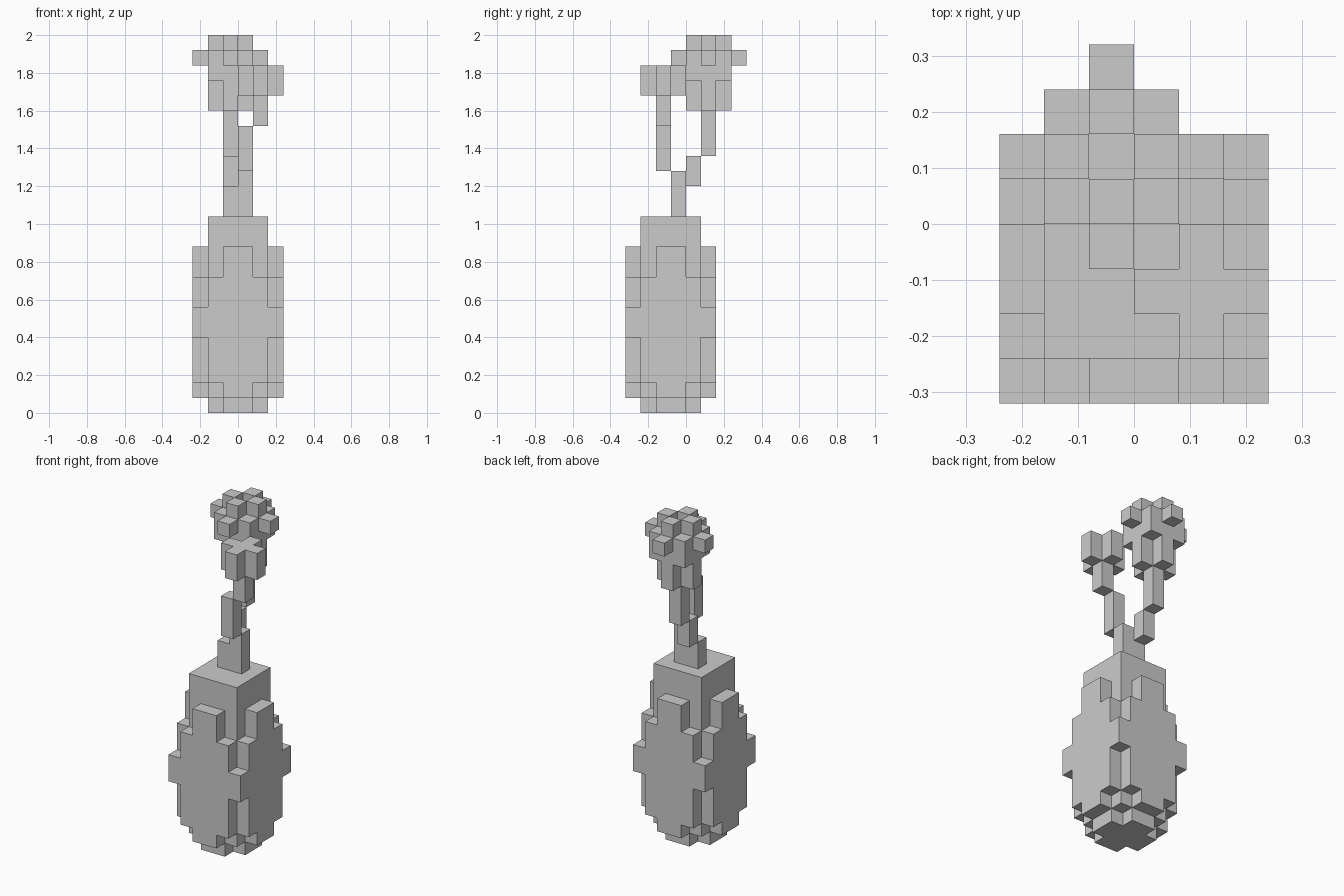
import bpy, bmesh
from math import radians
from mathutils import Vector

if "Cube" in bpy.data.objects:
    bpy.data.objects.remove(bpy.data.objects["Cube"])

U = 0.08  # edge of one cube


def box(x0, x1, y0, y1, z0, z1):
    """Grid cells in a half-open block."""
    return {(x, y, z) for x in range(x0, x1) for y in range(y0, y1) for z in range(z0, z1)}


def plus(cx, cy, arm, z0, z1):
    """Cross of single-cube arms round a centre column."""
    return (box(cx - arm, cx + arm + 1, cy, cy + 1, z0, z1)
            | box(cx, cx + 1, cy - arm, cy + arm + 1, z0, z1))


def blocks(name, cells):
    """Outer skin of a set of cells, with flat areas merged."""
    bm = bmesh.new()
    for c in cells:
        for axis in range(3):
            for side in (0, 1):
                n = list(c)
                n[axis] += 2 * side - 1
                if tuple(n) in cells:
                    continue
                a, b = (axis + 1) % 3, (axis + 2) % 3
                ring = [(0, 0), (1, 0), (1, 1), (0, 1)]
                if not side:
                    ring.reverse()
                verts = []
                for s, t in ring:
                    p = Vector(c)
                    p[axis] += side
                    p[a] += s
                    p[b] += t
                    verts.append(bm.verts.new(p * U))
                bm.faces.new(verts)
    bmesh.ops.remove_doubles(bm, verts=bm.verts[:], dist=1e-4)
    bmesh.ops.dissolve_limit(bm, angle_limit=radians(1), verts=bm.verts[:], edges=bm.edges[:])
    mesh = bpy.data.meshes.new(name)
    bm.to_mesh(mesh)
    bm.free()
    obj = bpy.data.objects.new(name, mesh)
    bpy.context.collection.objects.link(obj)
    return obj


def cross(wide, narrow, z0, z1):
    """Two crossed slabs centred on the vase axis (y = -1 cube)."""
    return (box(-wide, wide, -1 - narrow, -1 + narrow, z0, z1)
            | box(-narrow, narrow, -1 - wide, -1 + wide, z0, z1))


# Vase: rounded, stepped body with a square neck
vase = cross(2, 1, 0, 1)
for z0, z1 in ((1, 2), (9, 11)):
    vase |= cross(3, 1, z0, z1) | cross(2, 2, z0, z1)
vase |= cross(3, 2, 2, 5) | cross(3, 3, 5, 7) | cross(3, 2, 7, 9)
vase |= cross(2, 2, 11, 13)
blocks("vase", vase)

# Stems: shared base, then one branch forward and one back
blocks("stem_base", box(-1, 0, -1, 0, 13, 15) | box(0, 1, -1, 0, 13, 16))
blocks("front_stem", box(0, 1, -2, -1, 16, 19) | box(1, 2, -2, -1, 19, 21))
blocks("back_stem", box(-1, 0, 0, 1, 15, 17) | box(-1, 0, 1, 2, 17, 20))

# Small front bud
blocks("front_bud", plus(1, -2, 1, 21, 23))

# Large back bloom: cup, full middle, outer petals, hollow crown
bloom = plus(-1, 1, 1, 20, 22) | box(-2, 1, 0, 3, 22, 24)
bloom |= plus(-1, 1, 2, 23, 24)
bloom |= plus(-1, 1, 1, 24, 25) - {(-1, 1, 24)}
blocks("back_bloom", bloom)
